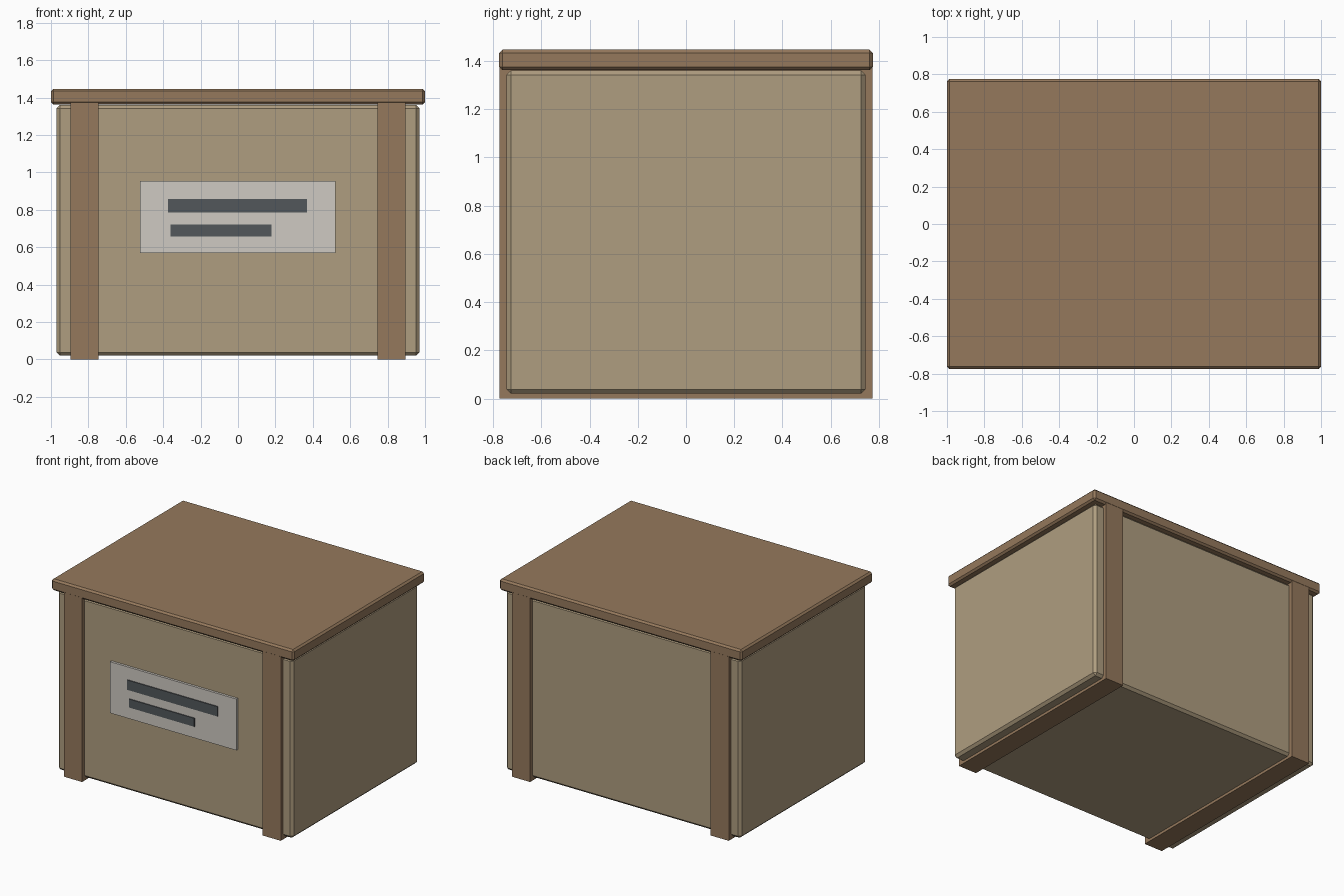
import bpy

cube = bpy.data.objects.get("Cube")
if cube:
    bpy.data.objects.remove(cube, do_unlink=True)


def material(name, rgb):
    mat = bpy.data.materials.new(name)
    mat.use_nodes = True
    color = (*rgb, 1)
    mat.diffuse_color = color
    mat.node_tree.nodes["Principled BSDF"].inputs["Base Color"].default_value = color
    return mat


def box(name, x, y, z, mat, bevel=0):
    """Box between (low, high) limits on each axis, with an optional chamfer."""
    limits = (x, y, z)
    bpy.ops.mesh.primitive_cube_add(size=1, location=[(a + b) / 2 for a, b in limits])
    obj = bpy.context.object
    obj.name = name
    obj.scale = [b - a for a, b in limits]
    bpy.ops.object.transform_apply(location=False, rotation=False, scale=True)
    obj.data.materials.append(mat)
    if bevel:
        mod = obj.modifiers.new("Chamfer", "BEVEL")
        mod.width = bevel
        mod.segments = 1
    return obj


tan = material("tan board", (0.43, 0.34, 0.215))
brown = material("brown wood", (0.30, 0.19, 0.107))
pale = material("pale label", (0.62, 0.59, 0.54))
slate = material("dark slate", (0.085, 0.096, 0.104))

# Chest body and lid
box("body", (-0.97, 0.97), (-0.745, 0.745), (0.02, 1.36), tan, 0.018)
box("lid", (-1, 1), (-0.775, 0.775), (1.362, 1.447), brown, 0.013)

# Bands wrapping the front, underside and back
for side, name in ((-1, "right_band"), (1, "left_band")):
    x = sorted((side * 0.745, side * 0.895))
    box(name, x, (-0.774, 0.774), (0, 1.4), brown)

# Label plate with two plain bars
box("label", (-0.523, 0.52), (-0.763, -0.74), (0.57, 0.953), pale)
box("upper_bar", (-0.375, 0.37), (-0.77, -0.762), (0.785, 0.858), slate)
box("lower_bar", (-0.36, 0.178), (-0.77, -0.762), (0.657, 0.72), slate)
